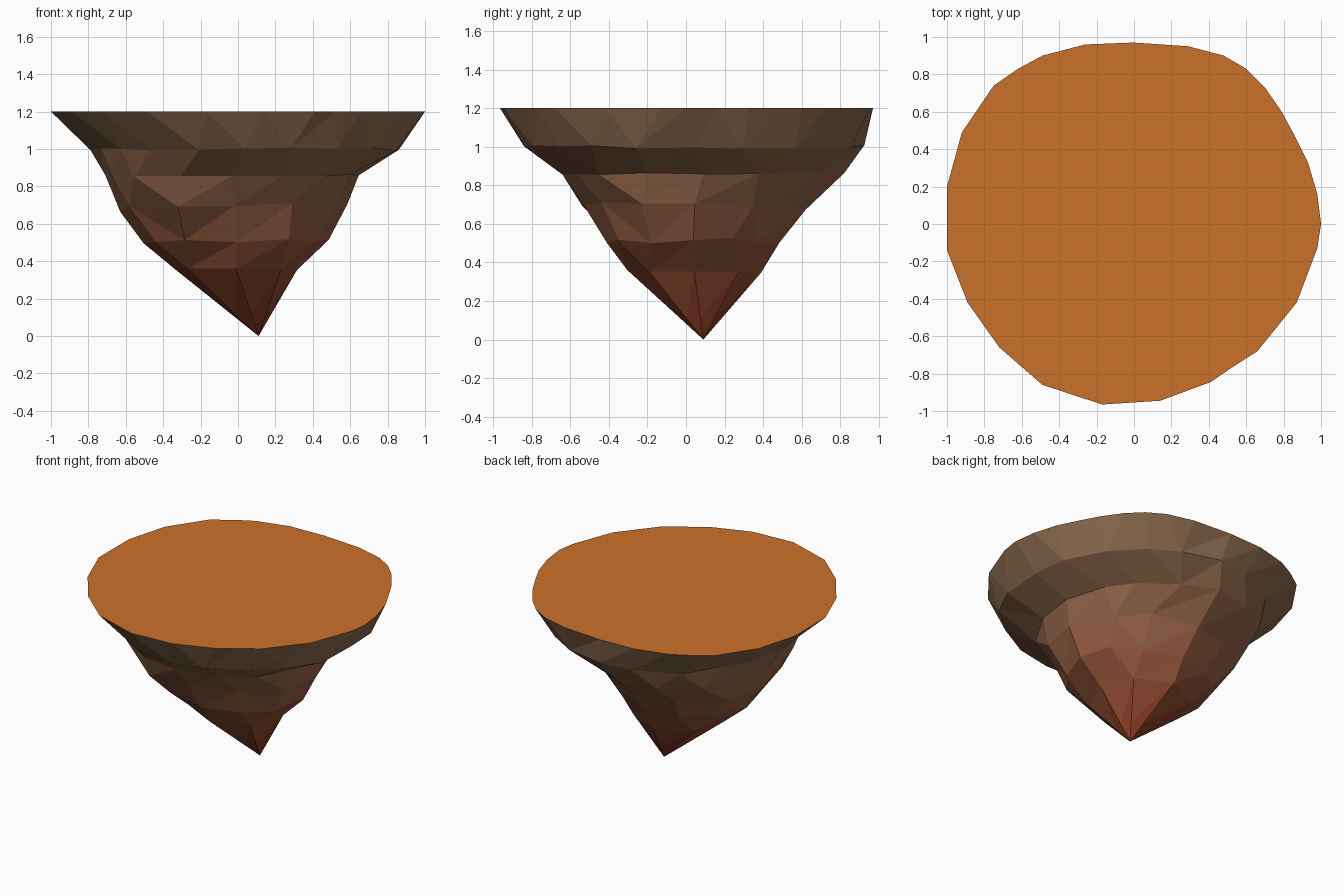
import bpy, math, random

if "Cube" in bpy.data.objects:
    bpy.data.objects.remove(bpy.data.objects["Cube"])
random.seed(7)

# Rim of the flat top, counter-clockwise from +x
RIM = [(1.0, 0), (.98, .16), (.93, .33), (.86, .47), (.79, .60), (.70, .73), (.60, .83),
       (.48, .90), (.29, .95), (0, .97), (-.26, .96), (-.49, .90), (-.62, .83),
       (-.75, .74), (-.92, .49), (-1, .20), (-1, -.14), (-.89, -.42), (-.72, -.66),
       (-.49, -.86), (-.17, -.965), (.14, -.945), (.41, -.845), (.52, -.77),
       (.66, -.68), (.87, -.42), (.98, -.13)]
# Rock layers: height, x min, x max, y min, y max, sides, height jitter,
# bulge at the front-left corner, hollow at the back-right
LAYERS = [(1.00, -.79, .86, -.84, .925, 20, .012, 0, 0),
          (.86, -.71, .645, -.64, .82, 16, .006, .07, .13),
          (.69, -.63, .585, -.53, .62, 12, .025, .12, .10),
          (.52, -.505, .485, -.41, .485, 12, .025, .04, .08),
          (.355, -.335, .315, -.305, .39, 8, .008, 0, .05)]
TIP = (.11, .09, 0)


def material(name, color):
    m = bpy.data.materials.new(name)
    m.diffuse_color = (*color, 1)
    m.use_nodes = True
    m.node_tree.nodes["Principled BSDF"].inputs["Base Color"].default_value = m.diffuse_color
    return m


def add_object(name, verts, faces, mats):
    me = bpy.data.meshes.new(name)
    me.from_pydata(verts, [], faces)
    for m in mats:
        me.materials.append(m)
    ob = bpy.data.objects.new(name, me)
    bpy.context.collection.objects.link(ob)
    return ob


def bump(t, degrees):
    """Smooth bump around one compass direction."""
    d = (t * 360 - degrees + 180) % 360 - 180
    return math.exp(-(d / 26) ** 2)


def layer_ring(z, x0, x1, y0, y1, n, dz, bulge, hollow):
    """Uneven oval; returns (turn fraction, point) pairs."""
    ring = []
    for i in range(n):
        cardinal = i % (n // 4) == 0
        t = i / n + (0 if cardinal else random.uniform(-.15, .15) / n)
        k = 1 if cardinal else random.uniform(.98, 1.04)
        if not cardinal:
            k += bulge * bump(t, 234) - hollow * bump(t, 55)
        a = 2 * math.pi * t
        ring.append((t, ((x0 + x1) / 2 + k * (x1 - x0) / 2 * math.cos(a),
                         (y0 + y1) / 2 + k * (y1 - y0) / 2 * math.sin(a),
                         z + random.uniform(-dz, dz))))
    return ring


rings = [[(math.atan2(y, x) / (2 * math.pi) % 1, (x, y, 1.2)) for x, y in RIM]]
rings += [layer_ring(*l) for l in LAYERS]
# Small ring above the tip: straight cone, swollen only toward the front left
rings.append([(t, tuple(c + (p - c) * (.31 + .03 * bump(t, 225)) for p, c in zip(q, TIP)))
              for t, q in rings[-1]])

verts, faces, starts = [], [], []
for r in rings:
    starts.append(len(verts))
    verts += [p for _, p in r]

# Stitch neighbouring rings with triangles
for k in range(len(rings) - 1):
    up, lo, su, sl = rings[k], rings[k + 1], starts[k], starts[k + 1]
    nu, nl, i, j = len(up), len(lo), 0, 0
    while i < nu or j < nl:
        tu = up[i + 1][0] if i + 1 < nu else 1
        tl = lo[j + 1][0] if j + 1 < nl else 1
        a, b = su + i % nu, sl + j % nl
        if j >= nl or (i < nu and tu <= tl):
            faces.append((b, su + (i + 1) % nu, a))
            i += 1
        else:
            faces.append((b, sl + (j + 1) % nl, a))
            j += 1

# Pointed tip
verts.append(TIP)
n = len(rings[-1])
faces += [(len(verts) - 1, starts[-1] + (i + 1) % n, starts[-1] + i) for i in range(n)]

# Rock colour shades from rusty tip to grey-brown rim
LOW, MID, HIGH = (.25, .046, .016), (.32, .12, .06), (.25, .14, .073)
BANDS = 8
mats = []
for b in range(BANDS):
    f = 2 * b / (BANDS - 1)
    c0, c1, f = (LOW, MID, f) if f < 1 else (MID, HIGH, f - 1)
    mats.append(material(f"rock_{b}", [p + (q - p) * f for p, q in zip(c0, c1)]))
rock = add_object("island_rock", verts, faces, mats)
for p in rock.data.polygons:
    p.material_index = max(0, min(BANDS - 1, int((p.center.z - .1) / 1.0 * BANDS)))

# Flat ground on top
add_object("island_ground", [(x, y, 1.2) for x, y in RIM], [list(range(len(RIM)))],
           [material("ground_orange", (.60, .165, .022))])
